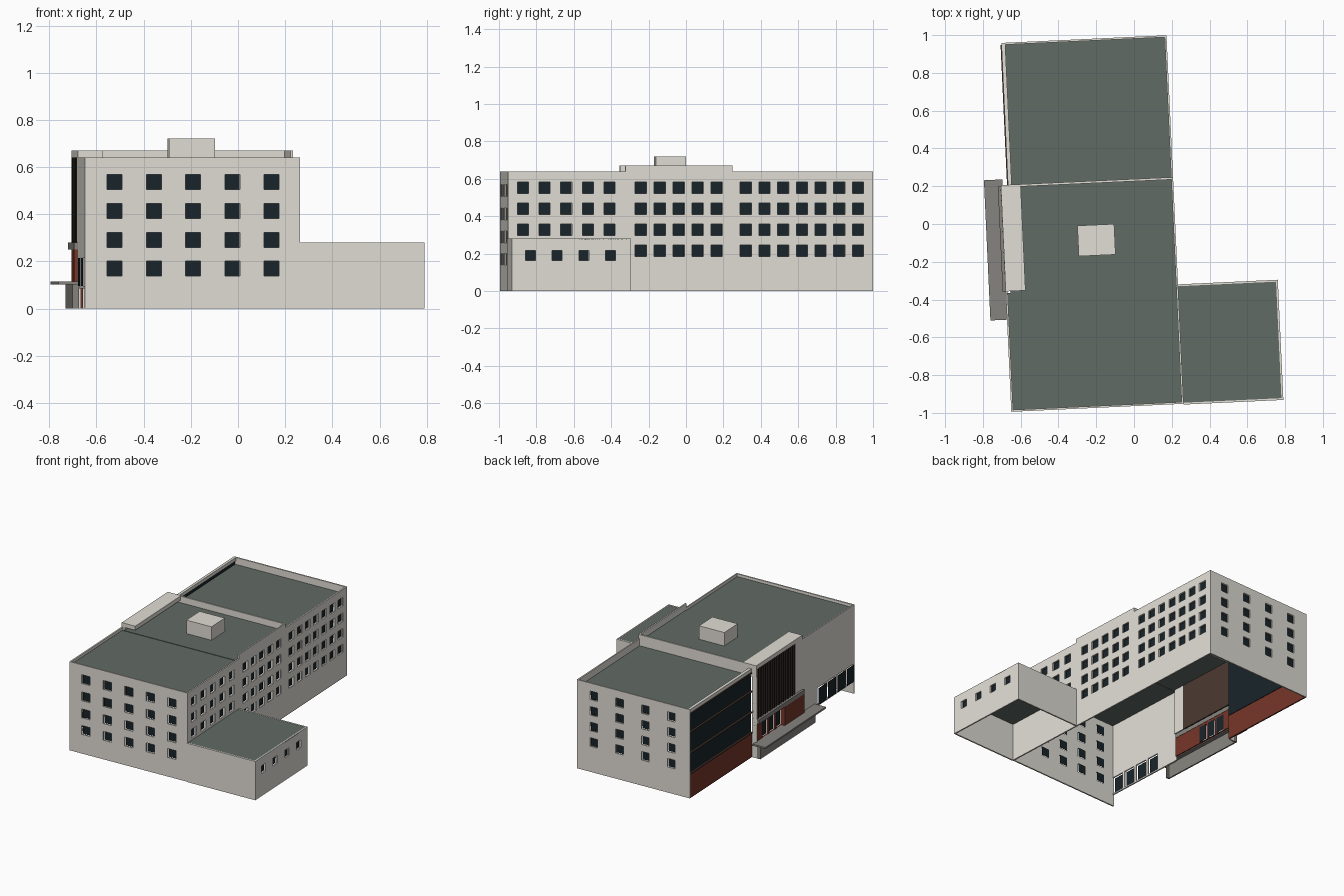
import bpy, bmesh, math

if "Cube" in bpy.data.objects:
    bpy.data.objects.remove(bpy.data.objects["Cube"])

TURN = math.radians(2.65)  # whole building sits slightly turned on its plot


def material(name, rgb):
    m = bpy.data.materials.new(name)
    m.diffuse_color = (*rgb, 1)
    m.use_nodes = True
    m.node_tree.nodes["Principled BSDF"].inputs["Base Color"].default_value = m.diffuse_color
    return m


STONE = material("pale_stone", (0.76, 0.73, 0.67))
ROOF = material("green_roof", (0.12, 0.145, 0.13))
GLASS = material("dark_glass", (0.009, 0.017, 0.023))
BRICK = material("red_brick", (0.18, 0.037, 0.023))
BROWN = material("brown_panel", (0.07, 0.04, 0.03))
FIN = material("dark_fin", (0.03, 0.022, 0.018))
GREY = material("grey_concrete", (0.24, 0.23, 0.21))


def finish(name, bm, mat):
    me = bpy.data.meshes.new(name)
    bm.to_mesh(me)
    bm.free()
    ob = bpy.data.objects.new(name, me)
    me.materials.append(mat)
    ob.rotation_euler.z = TURN
    bpy.context.collection.objects.link(ob)
    return ob


def add_box(bm, x, y, z):
    r = bmesh.ops.create_cube(bm, size=1)
    for v in r["verts"]:
        v.co = [a + (b - a) * (c + 0.5) for (a, b), c in zip((x, y, z), v.co)]


def box(name, x, y, z, mat=STONE):
    bm = bmesh.new()
    add_box(bm, x, y, z)
    return finish(name, bm, mat)


def wall(name, p0, p1, z0, z1, cols=(), rows=(), size=(0.06, 0.062), mat=STONE, inset=0.014):
    """Thin wall with window holes; outside is on the right going p0 -> p1.
    cols are distances along the wall, rows are heights (window centres)."""
    dx, dy = p1[0] - p0[0], p1[1] - p0[1]
    length = math.hypot(dx, dy)
    dx, dy = dx / length, dy / length

    def point(s, z, depth=0.0):
        return (p0[0] + dx * s - dy * depth, p0[1] + dy * s + dx * depth, z)

    w, h = size[0] / 2, size[1] / 2
    ss = [0] + [c + k for c in cols for k in (-w, w)] + [length]
    zs = [z0] + [r + k for r in rows for k in (-h, h)] + [z1]
    bm, panes = bmesh.new(), bmesh.new()
    grid = [[bm.verts.new(point(s, z)) for z in zs] for s in ss]
    for i in range(len(ss) - 1):
        for j in range(len(zs) - 1):
            if i % 2 and j % 2:
                corners = ((i, j), (i + 1, j), (i + 1, j + 1), (i, j + 1))
                panes.faces.new([panes.verts.new(point(ss[a], zs[b], inset)) for a, b in corners])
            else:
                bm.faces.new((grid[i][j], grid[i + 1][j], grid[i + 1][j + 1], grid[i][j + 1]))
    ob = finish(name, bm, mat)
    mod = ob.modifiers.new("thickness", "SOLIDIFY")
    mod.thickness = 0.01
    if cols:
        finish(name + "_panes", panes, GLASS)
    else:
        panes.free()


# Key lines of the plan
L, R, WL = -0.695, 0.218, -0.657
F, STEP, DIV, B = -0.963, -0.335, 0.232, 0.99
PF = -0.325  # front end of the entrance bay
AX = 0.747
H, HC, RZ, WRZ = 0.64, 0.67, 0.62, 0.59
side_rows = [0.215, 0.327, 0.44, 0.552]
end_rows = [0.17, 0.29, 0.413, 0.537]

# Front and back walls
wall("front_wall", (L, F), (R, F), 0, H, [0.127 + 0.1665 * i for i in range(5)], end_rows, (0.064, 0.064))
wall("back_wall", (R, B), (WL, B), 0, H, [0.13 + 0.2 * i for i in range(4)], side_rows)

# Right side, three sections
wall("right_wall_front", (R, F), (R, STEP), 0, H, [0.08 + 0.116 * i for i in range(5)], side_rows[1:])
wall("right_wall_centre", (R, STEP), (R, DIV), 0, HC, [0.083 + 0.1015 * i for i in range(5)], side_rows)
wall("right_wall_back", (R, DIV), (R, B), 0, H, [0.078 + 0.1 * i for i in range(7)], side_rows)

# Left side: plain front section raised over a low window row
wall("left_wall_front", (L, PF), (L, F), 0.085, H,
     [0.235 + 0.115 * i for i in range(4)], [0.155], (0.095, 0.12), inset=-0.008)

# Glazed rear wing on a brick base
wall("wing_brick_base", (WL, B), (WL, DIV), 0, 0.175, mat=BRICK)
box("wing_glazing", (WL + 0.008, WL + 0.014), (DIV, B - 0.01), (0.175, H - 0.025), GLASS)
box("wing_coping", (WL, WL + 0.02), (DIV, B), (H - 0.025, H))
bm = bmesh.new()
for z in (0.178, 0.325, 0.475, 0.61):
    add_box(bm, (WL - 0.005, WL + 0.008), (DIV, B - 0.01), (z - 0.004, z + 0.004))
finish("wing_floor_bands", bm, BROWN)
wall("wing_return_wall", (WL, DIV), (L, DIV), 0, H)

# Entrance: brick piers, lintel, panel with upright fins, roof hood
wall("entrance_brick", (L + 0.008, DIV), (L + 0.008, PF), 0.11, 0.25,
     [0.115 + 0.085 * i for i in range(3)], [0.173], (0.066, 0.115), BRICK)
box("entrance_brick_pier", (L - 0.016, L + 0.008), (PF, -0.085), (0.115, 0.25), BRICK)
box("entrance_lintel", (L - 0.016, L + 0.02), (PF, DIV), (0.25, 0.28), GREY)
box("entrance_panel", (L + 0.022, L + 0.028), (-0.24, DIV), (0.28, H), BROWN)
box("entrance_column", (L, L + 0.028), (PF, -0.24), (0.28, H))
bm = bmesh.new()
for i in range(17):
    y = -0.232 + i * 0.0275
    add_box(bm, (L - 0.002, L + 0.022), (y, y + 0.007), (0.28, H))
finish("entrance_fins", bm, FIN)
box("entrance_hood", (L, -0.59), (PF, 0.232), (H, HC))

# Raised terrace in front of the entrance, hollow underneath
box("terrace_slab", (-0.783, L + 0.01), (-0.475, 0.268), (0.103, 0.115), GREY)
wall("terrace_base", (-0.722, DIV), (-0.722, -0.44), 0, 0.103, mat=GREY)
wall("terrace_base_front", (-0.722, -0.44), (L, -0.44), 0, 0.103, mat=GREY)
wall("terrace_base_back", (L, DIV), (-0.722, DIV), 0, 0.103, mat=GREY)

# Roofs, centre parapet and rooftop box
T = 0.006
box("front_roof", (L + T, R - T), (F + T, STEP), (RZ - 0.006, RZ), ROOF)
box("centre_roof", (L + 0.024, R - T), (STEP, DIV), (RZ - 0.003, RZ + 0.003), ROOF)
box("wing_roof", (WL + 0.014, R - T), (DIV, B - T), (WRZ - 0.006, WRZ), ROOF)
box("dividing_parapet", (L, R), (DIV - 0.006, DIV + 0.006), (WRZ - 0.006, HC))
box("rooftop_box", (-0.3, -0.105), (-0.157, 0.005), (RZ, 0.72))

# Low side annex
wall("annex_front", (R, F - 0.004), (AX, F - 0.004), 0, 0.28)
wall("annex_side", (AX, F - 0.004), (AX, -0.33), 0, 0.28,
     [0.1 + 0.143 * i for i in range(4)], [0.19], (0.053, 0.055))
wall("annex_back", (AX, -0.33), (R, -0.33), 0, 0.28)
box("annex_roof", (R, AX), (F - 0.004, -0.33), (0.274, 0.279), ROOF)
